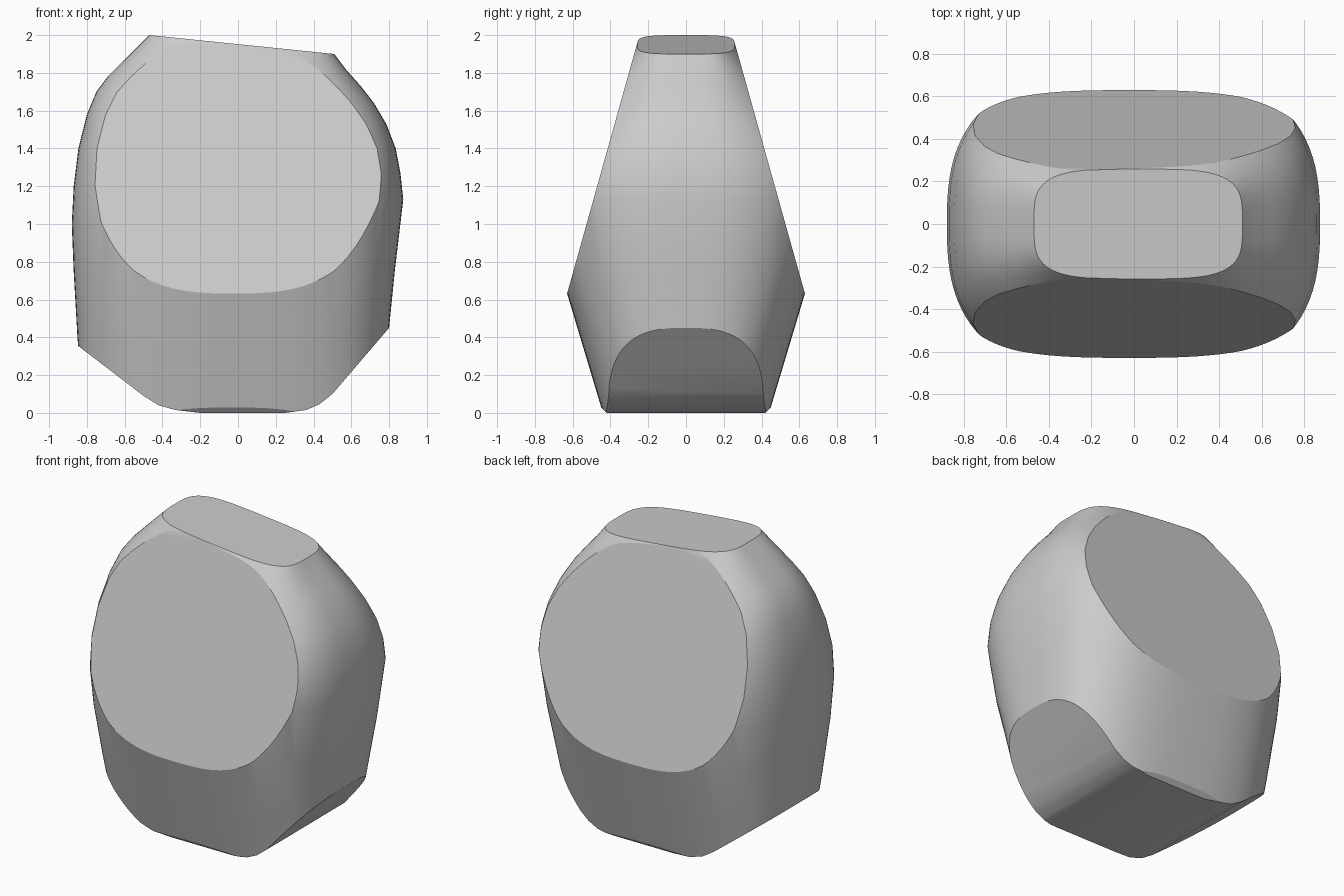
import bpy, bmesh, math
from mathutils import Vector

cube = bpy.data.objects.get("Cube")
if cube:
    bpy.data.objects.remove(cube, do_unlink=True)

grey = bpy.data.materials.new("stone_grey")
grey.use_nodes = True
grey.diffuse_color = (0.6, 0.6, 0.6, 1)
grey.node_tree.nodes["Principled BSDF"].inputs["Base Color"].default_value = (0.6, 0.6, 0.6, 1)

# Slices of the body: left x, left z, right x, right z, half depth, squareness
SLICES = [
    (-0.81, -0.1, 0.745, -0.1, 0.41, 2.8),
    (-0.85, 0.4, 0.795, 0.4, 0.56, 2.8),
    (-0.87, 0.75, 0.83, 0.75, 0.665, 2.8),
    (-0.88, 1.0, 0.875, 1.13, 0.73, 2.7),
    (-0.87, 1.2, 0.86, 1.27, 0.72, 2.7),
    (-0.845, 1.4, 0.835, 1.4, 0.66, 2.7),
    (-0.80, 1.58, 0.785, 1.53, 0.57, 2.7),
    (-0.75, 1.7, 0.72, 1.64, 0.49, 2.7),
    (-0.69, 1.78, 0.65, 1.73, 0.42, 2.8),
    (-0.58, 1.89, 0.57, 1.82, 0.335, 3.2),
    (-0.47, 2.0, 0.51, 1.9, 0.258, 3.8),
]
SEGMENTS = 96


def power(value, n):
    return math.copysign(abs(value) ** (2 / n), value)


def slice_ring(bm, xl, zl, xr, zr, depth, n):
    ring = []
    for i in range(SEGMENTS):
        angle = math.tau * i / SEGMENTS
        t = (power(math.cos(angle), n) + 1) / 2
        ring.append(bm.verts.new((xl + (xr - xl) * t,
                                  depth * power(math.sin(angle), n),
                                  zl + (zr - zl) * t)))
    return ring


def slice_off(bm, point, normal):
    """Remove everything on the outer side of a plane and cap the cut."""
    cut = bmesh.ops.bisect_plane(
        bm, geom=bm.verts[:] + bm.edges[:] + bm.faces[:], dist=1e-5,
        plane_co=point, plane_no=Vector(normal).normalized(), clear_outer=True)
    edges = [e for e in cut["geom_cut"]
             if isinstance(e, bmesh.types.BMEdge) and e.is_boundary]
    bmesh.ops.holes_fill(bm, edges=edges, sides=0)


# Rounded body lofted through the slices
bm = bmesh.new()
rings = [slice_ring(bm, *s) for s in SLICES]
for low, high in zip(rings, rings[1:]):
    for i in range(SEGMENTS):
        j = (i + 1) % SEGMENTS
        bm.faces.new((low[i], low[j], high[j], high[i]))
bm.faces.new(rings[0][::-1])
bm.faces.new(rings[-1])

# Large sloping facets, front and back
for side in (-1, 1):
    slice_off(bm, (0, side * 0.63, 0.63), (0, side, 0.28))

# Rounded wedge of the underside, cut strip by strip
LEFT = [(-0.84, 0.35), (-0.5, 0.09), (-0.42, 0.04), (-0.33, 0.015), (-0.2, 0)]
RIGHT = [(0.8, 0.45), (0.5, 0.1), (0.43, 0.045), (0.36, 0.015), (0.25, 0)]
for path, side in ((LEFT, -1), (RIGHT, 1)):
    for (xa, za), (xb, zb) in zip(path, path[1:]):
        slice_off(bm, (xa, 0, za), (side * (za - zb), 0, -abs(xa - xb)))
slice_off(bm, (0, 0, 0), (0, 0, -1))

# Narrow chamfers along the bottom edges
for side in (-1, 1):
    slice_off(bm, (0, side * 0.42, 0), (0, side, -1))

bmesh.ops.remove_doubles(bm, verts=bm.verts[:], dist=1e-4)
bmesh.ops.recalc_face_normals(bm, faces=bm.faces[:])
mesh = bpy.data.meshes.new("faceted_stone")
bm.to_mesh(mesh)
bm.free()
mesh.materials.append(grey)
stone = bpy.data.objects.new("faceted_stone", mesh)
bpy.context.collection.objects.link(stone)

# Smooth body with crisp facet edges
bpy.ops.object.select_all(action='DESELECT')
stone.select_set(True)
bpy.context.view_layer.objects.active = stone
bpy.ops.object.shade_smooth_by_angle(angle=math.radians(20))
